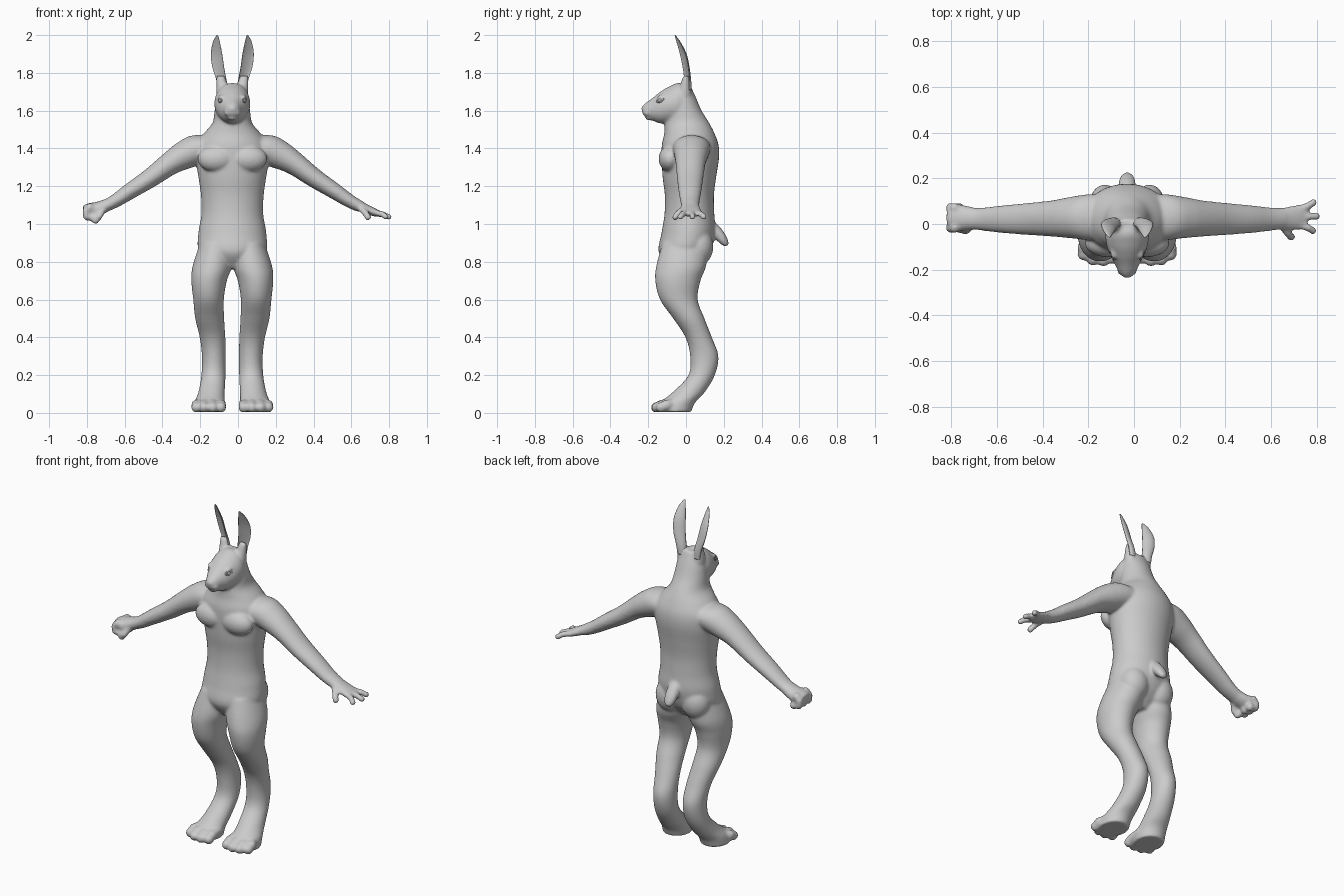
import bpy, bmesh
from math import sin, cos, pi
from mathutils import Vector, Matrix

CX = -0.03                       # the body's symmetry plane
X, Y, Z = Vector((1, 0, 0)), Vector((0, 1, 0)), Vector((0, 0, 1))


def spline(rows, steps):
    """Catmull-Rom interpolation of equal-length rows."""
    out, n = [], len(rows)
    for i in range(n - 1):
        p = [rows[max(0, min(n - 1, i + k))] for k in (-1, 0, 1, 2)]
        for s in range(steps):
            t = s / steps
            out.append([0.5 * (2 * b + (c - a) * t + (2 * a - 5 * b + 4 * c - d) * t * t
                               + (3 * b - a - 3 * c + d) * t ** 3) for a, b, c, d in zip(*p)])
    return out + [list(rows[-1])]


def loft(bm, rows, U=X, V=Y, side=1, steps=5, seg=24, cup=None):
    """Closed tube through rows (x, y, z, radius along U, radius along V)."""
    rings = []
    for x, y, z, ru, rv in spline(rows, steps):
        ring = []
        for k in range(seg):
            a = 2 * pi * k / seg
            v = sin(a)
            if cup is not None and v < 0:
                v *= cup         # hollow the front of the section
            p = Vector((x, y, z)) + U * (cos(a) * ru) + V * (v * rv)
            ring.append(bm.verts.new((CX + side * p.x, p.y, p.z)))
        rings.append(ring)
    for r, q in zip(rings, rings[1:]):
        for k in range(seg):
            j = (k + 1) % seg
            bm.faces.new((r[k], r[j], q[j], q[k]))
    bm.faces.new(rings[0])
    bm.faces.new(rings[-1])


def ball(bm, c, r, side=1):
    m = Matrix.Translation((CX + side * c[0], c[1], c[2])) @ Matrix.Diagonal((*r, 1))
    bmesh.ops.create_uvsphere(bm, u_segments=24, v_segments=16, radius=1, matrix=m)


def digit(bm, pts, r, side=1):
    """Finger or toe: rounded tube through a few points."""
    d = (Vector(pts[-1]) - Vector(pts[0])).normalized()
    U = d.cross(Z).normalized()
    loft(bm, [(*p, r, r) for p in pts], U, U.cross(d), side, 4, 12)
    for p in pts:
        ball(bm, p, (r * 1.04,) * 3, side)


def make(name, bm):
    bmesh.ops.recalc_face_normals(bm, faces=bm.faces)
    for f in bm.faces:
        f.smooth = True
    me = bpy.data.meshes.new(name)
    bm.to_mesh(me)
    bm.free()
    ob = bpy.data.objects.new(name, me)
    bpy.context.collection.objects.link(ob)
    return ob


body = bmesh.new()

# torso and neck
loft(body, [(0, -.02, .765, .08, .07), (0, -.01, .85, .175, .135), (0, .012, .95, .18, .142),
            (0, .018, 1.05, .164, .132), (0, .018, 1.15, .166, .13), (0, .018, 1.25, .18, .142),
            (0, .023, 1.35, .195, .152), (0, .022, 1.42, .19, .15), (0, .018, 1.48, .15, .133),
            (0, .005, 1.535, .105, .118), (0, -.01, 1.6, .094, .093), (0, -.015, 1.68, .082, .063),
            (0, -.01, 1.74, .05, .03)], seg=40)

# head, snout, nose and lip
loft(body, [(0, .03, 1.64, .05, .06), (0, -.03, 1.64, .092, .107), (0, -.09, 1.63, .091, .098),
            (0, -.14, 1.615, .073, .082), (0, -.18, 1.607, .052, .058),
            (0, -.213, 1.604, .036, .038), (0, -.232, 1.604, .018, .02)], X, Z, seg=32)
ball(body, (0, -.226, 1.612), (.017, .013, .013))
ball(body, (0, -.19, 1.561), (.027, .027, .013))

# tail
loft(body, [(0, .12, 1.0, .035, .03), (0, .155, .965, .038, .032), (0, .19, .925, .036, .028),
            (0, .213, .895, .024, .018), (0, .22, .886, .01, .008)], X, Vector((0, .64, .77)))

for s in (-1, 1):
    # chest, buttock, cheek
    ball(body, (.085, -.085, 1.345), (.1, .06, .07), s)
    ball(body, (.085, .065, .88), (.085, .08, .1), s)
    ball(body, (.02, -.203, 1.588), (.024, .024, .018), s)
    # brow and ear root
    ball(body, (.058, -.125, 1.672), (.017, .03, .012), s)
    loft(body, [(.045, -.01, 1.68, .04, .04), (.056, -.003, 1.745, .029, .026),
                (.063, 0, 1.785, .022, .014)], side=s)
    # leg and foot
    loft(body, [(.085, -.005, .9, .085, .12), (.106, -.025, .78, .104, .132),
                (.123, -.043, .7, .094, .12), (.126, -.038, .6, .081, .1),
                (.12, .015, .5, .077, .083), (.105, .067, .4, .068, .07),
                (.098, .097, .3, .063, .075), (.1, .083, .2, .064, .07),
                (.11, .015, .11, .07, .085), (.121, -.043, .055, .08, .092),
                (.125, -.06, .005, .08, .088)], side=s, seg=32)
    # toes
    for x, tip in ((.06, -.148), (.104, -.158), (.15, -.154), (.19, -.132)):
        digit(body, [(.115 + (x - .125) * .8, -.06, .05), (x, tip + .03, .042), (x, tip, .029)], .027, s)
    # arm
    loft(body, [(.07, .03, 1.41, .1, .07), (.17, .03, 1.398, .1, .084), (.25, .028, 1.365, .09, .077),
                (.33, .024, 1.32, .079, .062), (.435, .022, 1.243, .07, .051),
                (.54, .021, 1.175, .061, .043), (.62, .021, 1.122, .052, .036),
                (.68, .024, 1.09, .047, .031)], Y, Vector((.55, 0, .835)), s, seg=28)

# open hand
V = Vector((.45, 0, .89))
loft(body, [(.65, .022, 1.107, .046, .03), (.70, .025, 1.083, .05, .026),
            (.755, .03, 1.06, .056, .021), (.785, .031, 1.05, .045, .014)], Y, V)
for y0, tx, ty in ((.065, .815, .094), (.03, .828, .034), (-.005, .812, -.029)):
    digit(body, [(.755, y0, 1.06), (.792, (y0 + ty) / 2, 1.052), (tx, ty, 1.038)], .0165)
digit(body, [(.675, -.005, 1.085), (.702, -.038, 1.06), (.718, -.057, 1.036)], .0175)

# fist
loft(body, [(.65, .022, 1.107, .046, .032), (.70, .026, 1.085, .053, .037),
            (.75, .028, 1.073, .06, .04), (.78, .028, 1.068, .05, .03)], Y, V, -1)
for y in (-.016, .028, .07):
    digit(body, [(.755, y, 1.088), (.772, y, 1.068), (.768, y, 1.04), (.735, y, 1.032)], .022, -1)
digit(body, [(.685, -.01, 1.075), (.705, -.028, 1.04), (.724, -.024, 1.018)], .018, -1)

body = make("body", body)
rm = body.modifiers.new("fuse", 'REMESH')
rm.mode = 'VOXEL'
rm.voxel_size = 0.0075
rm.use_smooth_shade = True
sm = body.modifiers.new("soften", 'SMOOTH')
sm.factor = 0.5
sm.iterations = 9

for s, tag in ((-1, "right"), (1, "left")):
    # hollow ear, opening turned outward
    ear = bmesh.new()
    t = 0.45
    loft(ear, [(.05, .005, 1.71, .028, .022), (.058, .004, 1.76, .029, .022),
               (.075, -.003, 1.83, .034, .018), (.084, -.018, 1.9, .033, .017),
               (.085, -.04, 1.96, .021, .011), (.081, -.055, 1.992, .008, .005),
               (.08, -.059, 2.0, .002, .002)],
         Vector((cos(t), sin(t), 0)), Vector((-sin(t), cos(t), 0)), s, seg=32, cup=-.45)
    make(tag + "_ear", ear)

    # eyeball with a lid ring
    eye = bmesh.new()
    out = Vector((.85, -.45, .3)).normalized()
    U = Vector((.38, .86, .32))
    U = (U - out * U.dot(out)).normalized()
    W = out.cross(U)
    c = Vector((.065, -.137, 1.656))
    ball(eye, c - out * .004, (.011, .011, .01), s)
    grid = []
    for i in range(24):
        a = 2 * pi * i / 24
        d = U * (.02 * cos(a)) + W * (.0105 * sin(a))
        n = d.normalized()
        row = []
        for j in range(8):
            b = 2 * pi * j / 8
            p = c + d + n * (.0045 * cos(b)) + out * (.0045 * sin(b))
            row.append(eye.verts.new((CX + s * p.x, p.y, p.z)))
        grid.append(row)
    for i in range(24):
        for j in range(8):
            q, r = grid[i], grid[(i + 1) % 24]
            eye.faces.new((q[j], r[j], r[(j + 1) % 8], q[(j + 1) % 8]))
    make(tag + "_eye", eye)
